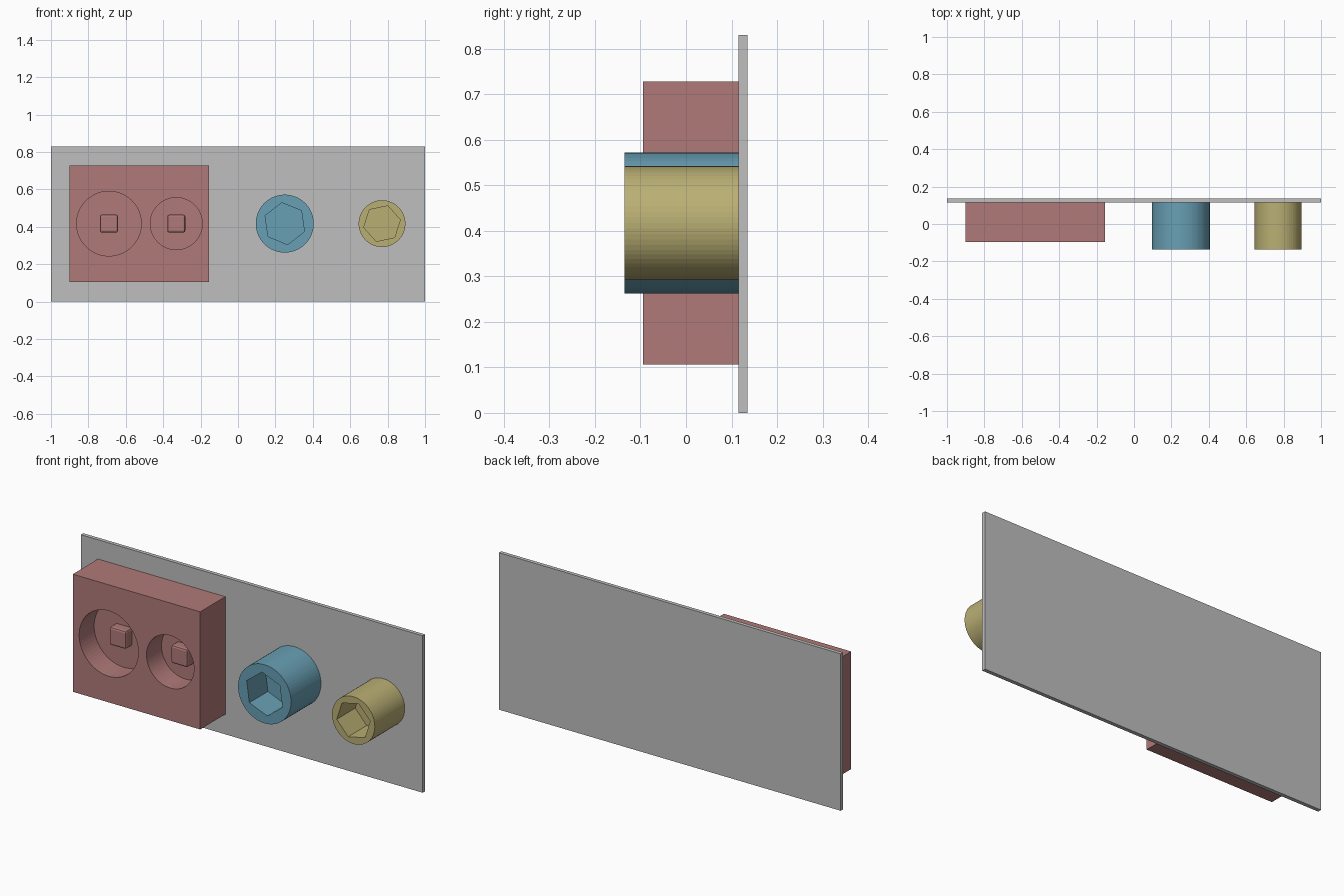
import bpy
import math

if "Cube" in bpy.data.objects:
    bpy.data.objects.remove(bpy.data.objects["Cube"])

ZC = 0.417      # height of the centre line shared by all fittings
BACK = 0.115    # front surface of the plate


def material(name, rgb):
    m = bpy.data.materials.new(name)
    m.diffuse_color = (*rgb, 1)
    m.use_nodes = True
    m.node_tree.nodes["Principled BSDF"].inputs["Base Color"].default_value = m.diffuse_color
    return m


grey = material("grey", (0.52, 0.52, 0.52))
red = material("dusty red", (0.434, 0.195, 0.19))
blue = material("soft blue", (0.14, 0.35, 0.46))
yellow = material("sand yellow", (0.49, 0.43, 0.175))


def box(name, x0, x1, y0, y1, z0, z1, mat):
    bpy.ops.mesh.primitive_cube_add(
        size=1, location=((x0 + x1) / 2, (y0 + y1) / 2, (z0 + z1) / 2))
    o = bpy.context.object
    o.name = name
    o.scale = (x1 - x0, y1 - y0, z1 - z0)
    bpy.ops.object.transform_apply(location=False, rotation=False, scale=True)
    o.data.materials.append(mat)
    return o


def prism(name, x, r, y0, y1, sides, mat, angle=0):
    """Prism along y; angle is the direction of its first corner, from +x towards +z."""
    bpy.ops.mesh.primitive_cylinder_add(
        vertices=sides, radius=r, depth=y1 - y0, location=(x, (y0 + y1) / 2, ZC))
    o = bpy.context.object
    o.name = name
    # first corner lies on local +y, which points to +z once the axis lies along y
    o.rotation_euler = (math.pi / 2, math.radians(90 - angle), 0)
    o.data.materials.append(mat)
    return o


def cut(target, cutter):
    mod = target.modifiers.new("pocket", 'BOOLEAN')
    mod.object = cutter
    mod.solver = 'EXACT'
    bpy.context.view_layer.objects.active = target
    bpy.ops.object.modifier_apply(modifier=mod.name)
    bpy.data.objects.remove(cutter)


# Back plate
box("back_plate", -1, 1, BACK, 0.135, 0, 0.83, grey)

# Block with two round wells, each holding a bevelled square peg
block_front, well_floor = -0.095, 0.03
block = box("socket_block", -0.9, -0.155, block_front, BACK, 0.106, 0.728, red)
for side, x, r in (("left", -0.69, 0.173), ("right", -0.33, 0.139)):
    cut(block, prism("well_cutter", x, r, block_front - 0.05, well_floor, 64, red))
    peg = box(side + "_peg", x - 0.048, x + 0.048, well_floor - 0.052, well_floor + 0.044,
              ZC - 0.048, ZC + 0.048, red)
    bevel = peg.modifiers.new("soft_edges", 'BEVEL')
    bevel.width = 0.01
    bevel.segments = 2

# Round posts with six-sided pockets
for name, x, r, mat, pocket_r, angle in (
        ("blue_post", 0.25, 0.155, blue, 0.113, 98),
        ("yellow_post", 0.77, 0.125, yellow, 0.1, 72)):
    post = prism(name, x, r, -0.135, BACK, 64, mat)
    cut(post, prism("pocket_cutter", x, pocket_r, -0.2, 0.02, 6, mat, angle))
